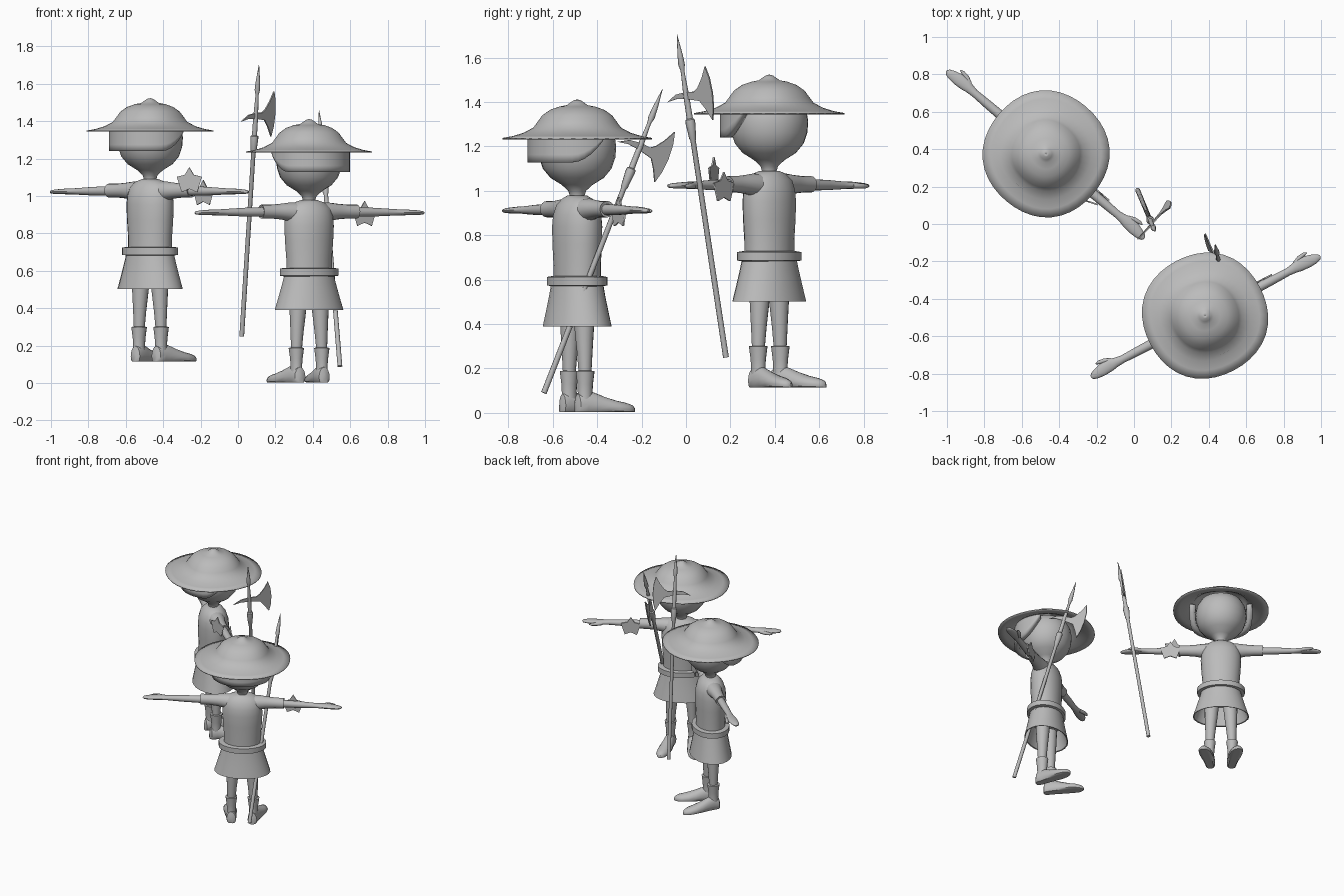
import bpy, bmesh, math
from mathutils import Vector, Matrix

if "Cube" in bpy.data.objects:
    bpy.data.objects.remove(bpy.data.objects["Cube"])

grey = bpy.data.materials.new("plain_grey")
grey.diffuse_color = (0.5, 0.5, 0.5, 1)
grey.use_nodes = True
grey.node_tree.nodes["Principled BSDF"].inputs["Base Color"].default_value = grey.diffuse_color


def finish(name, bm, place, thick=0, smooth=True):
    bmesh.ops.remove_doubles(bm, verts=bm.verts, dist=1e-5)
    bmesh.ops.recalc_face_normals(bm, faces=bm.faces)
    me = bpy.data.meshes.new(name)
    bm.to_mesh(me)
    bm.free()
    for p in me.polygons:
        p.use_smooth = smooth
    if smooth:
        me.set_sharp_from_angle(angle=math.radians(40))
    me.materials.append(grey)
    ob = bpy.data.objects.new(name, me)
    bpy.context.collection.objects.link(ob)
    ob.matrix_world = place
    if thick:
        mod = ob.modifiers.new("thickness", 'SOLIDIFY')
        mod.thickness = thick
        mod.offset = 0
    return ob


def loft(name, rings, place, closed=True, caps=True, thick=0):
    """Skin a list of equally long point rings."""
    bm = bmesh.new()
    vs = [[bm.verts.new(p) for p in r] for r in rings]
    n = len(vs[0])
    for a, b in zip(vs, vs[1:]):
        for i in range(n if closed else n - 1):
            j = (i + 1) % n
            bm.faces.new((a[i], a[j], b[j], b[i]))
    if caps:
        bm.faces.new(vs[0])
        bm.faces.new(vs[-1])
    return finish(name, bm, place, thick)


def oval(c, u, v, n=24, lobe=0.0):
    c, u, v = Vector(c), Vector(u), Vector(v)
    pts = []
    for i in range(n):
        t = math.tau * i / n
        k = 1 + lobe * math.cos(4 * t)
        pts.append(c + (u * math.cos(t) + v * math.sin(t)) * k)
    return pts


def upright(profile, x=0, y=0, n=24, lobe=0.0):
    """Rings from (half width, half depth, height) rows."""
    return [oval((x, y, z), (a, 0, 0), (0, b, 0), n, lobe) for a, b, z in profile]


def plate(name, outline, thick, place):
    """Flat plate in the local XZ plane."""
    bm = bmesh.new()
    bm.faces.new([bm.verts.new((x, 0, z)) for x, z in outline])
    bmesh.ops.triangulate(bm, faces=bm.faces)
    return finish(name, bm, place, thick, smooth=False)


def star(name, place):
    pts = []
    for i in range(10):
        r = 0.073 if i % 2 == 0 else 0.042
        t = math.tau * i / 10
        pts.append((r * math.sin(t), r * math.cos(t)))
    plate(name, pts, 0.008, place)


def figure(place):
    # hat with wide sloping brim, dome and knob
    hat = [(.335, 1.235), (.29, 1.243), (.24, 1.258), (.195, 1.282), (.178, 1.305), (.155, 1.337),
           (.12, 1.362), (.08, 1.376), (.045, 1.383), (.03, 1.394), (.014, 1.405), (.0005, 1.408)]
    loft("hat", upright([(r, r, z) for r, z in hat], n=40, lobe=-0.015), place,
         caps=False, thick=0.006)

    # head and neck
    head = [(.036, .93), (.031, .97), (.04, 1.0), (.07, 1.027), (.12, 1.058), (.155, 1.1), (.172, 1.15),
            (.176, 1.2), (.168, 1.25), (.14, 1.3), (.08, 1.335), (.01, 1.345)]
    loft("head", upright([(r, r, z) for r, z in head]), place)

    # hair curtain round the back, rising towards the face
    rows = []
    for k in range(5):
        row = []
        for i in range(29):
            a = -100 + 200 * i / 28
            low = 1.128 + 0.125 * max(0, (abs(a) - 58) / 42) ** 1.8
            z = 1.268 + (low - 1.268) * k / 4
            t = math.radians(a)
            row.append((0.198 * math.sin(t), -0.205 * math.cos(t), z))
        rows.append(row)
    loft("hair", rows, place, closed=False, caps=False, thick=0.04)

    # tunic body, belt and flared skirt
    loft("torso", upright([(.128, .1, .57), (.128, .1, .66), (.136, .104, .76), (.14, .105, .84),
                           (.136, .1, .89), (.125, .085, .935), (.09, .062, .964),
                           (.045, .045, .978)]), place)
    loft("belt", upright([(.14, .105, .57), (.165, .128, .574), (.165, .128, .612),
                          (.14, .105, .616)]), place)
    loft("skirt", upright([(.135, .11, .59), (.152, .118, .53), (.173, .13, .46), (.195, .143, .39),
                           (.187, .135, .392), (.165, .12, .45), (.14, .1, .52)]), place)

    for s, side in ((-1, "left"), (1, "right")):
        def across(rows, y=0.0, n=16):
            return [oval((s * x, y + o, z), (0, w, 0), (0, 0, h), n) for x, w, h, z, o in rows]
        # short sleeve, bare arm, hand with thumb
        loft(side + "_sleeve", across([(.06, .06, .055, .91, 0), (.12, .052, .05, .915, 0),
                                       (.17, .042, .042, .917, 0), (.23, .037, .037, .917, 0),
                                       (.29, .037, .037, .917, 0), (.285, .025, .025, .917, 0)]), place)
        loft(side + "_arm", across([(.26, .026, .026, .915, 0), (.4, .024, .023, .914, 0),
                                    (.5, .021, .018, .913, 0), (.54, .026, .016, .913, .002),
                                    (.57, .034, .016, .913, .004), (.62, .033, .014, .912, 0),
                                    (.66, .026, .012, .911, -.004), (.685, .016, .009, .91, -.006),
                                    (.693, .004, .004, .91, -.006)]), place)
        loft(side + "_thumb", across([(.55, .012, .012, .91, .022), (.585, .013, .012, .91, .037),
                                      (.62, .010, .010, .909, .044), (.638, .003, .004, .909, .044)],
                                     n=10), place)
        # leg
        loft(side + "_leg", [oval((s * x, 0, z), (r, 0, 0), (0, r, 0), 16) for x, r, z in
                             ((.064, .05, .48), (.068, .044, .38), (.073, .035, .27),
                              (.077, .027, .15))], place)
        # boot shaft with flared cuff
        loft(side + "_boot_shaft", upright([(.033, .036, .04), (.03, .034, .09), (.033, .036, .13),
                                            (.041, .043, .188), (.028, .03, .19), (.026, .028, .16)],
                                           x=s * .077, n=16), place)
        # boot foot, lofted from heel to toe with a flat sole
        foot = []
        for y, w, h in ((-.046, .014, .05), (-.036, .032, .085), (0, .036, .1), (.04, .038, .092),
                        (.09, .044, .072), (.14, .047, .056), (.185, .042, .046), (.215, .026, .036),
                        (.228, .008, .022)):
            cx = .077 + .19 * max(y, -.02)
            ring = oval((s * cx, y, h * .38), (w, 0, 0), (0, 0, h * .62), 16)
            foot.append([Vector((p.x, p.y, max(p.z, 0.003))) for p in ring])
        loft(side + "_boot_foot", foot, place)

    # star badge on the front of the right arm
    star("arm_star", place @ Matrix.Translation((.35, .028, .9)))


def halberd(bottom, top, facing):
    bottom, top = Vector(bottom), Vector(top)
    axis = (top - bottom).normalized()
    out = (facing - axis * facing.dot(axis)).normalized()
    rot = Matrix((out, axis.cross(out), axis)).transposed().to_4x4()
    place = Matrix.Translation(bottom) @ rot
    # shaft, collar and spear point in one turned profile
    shaft = [(.013, 0), (.012, .99), (.016, 1.0), (.022, 1.07), (.021, 1.085), (.014, 1.09),
             (.013, 1.2), (.009, 1.29), (.009, 1.31), (.015, 1.335), (.012, 1.38), (.001, 1.472)]
    loft("halberd_shaft", upright([(r, r, z) for r, z in shaft], n=10), place)
    # axe blade with a beak on the other side
    blade = [(-.115, -.022), (-.06, -.012), (0, -.016), (.05, -.013), (.075, -.03), (.105, -.07),
             (.135, -.122), (.15, -.07), (.157, 0), (.152, .07), (.137, .122), (.107, .07),
             (.075, .03), (.05, .013), (0, .016), (-.06, .008)]
    plate("halberd_blade", blade, 0.008, place @ Matrix.Translation((0, 0, 1.195)))


# two guards, each with a halberd
guards = (((-.47, .375, .112), -40.3, (.02, .18, .25), (.112, -.04, 1.70)),
          ((.38, -.49, 0), 27.8, (.545, -.64, .09), (.433, -.105, 1.46)))
for spot, turn, low, high in guards:
    R = Matrix.Rotation(math.radians(turn), 4, 'Z')
    figure(Matrix.Translation(spot) @ R)
    halberd(low, high, R.to_3x3() @ Vector((0, 1, 0)))

# spare star behind the first guard's arm
star("spare_star", Matrix.Translation((-.26, .125, 1.08)) @ Matrix.Rotation(math.radians(-18), 4, 'Z'))
